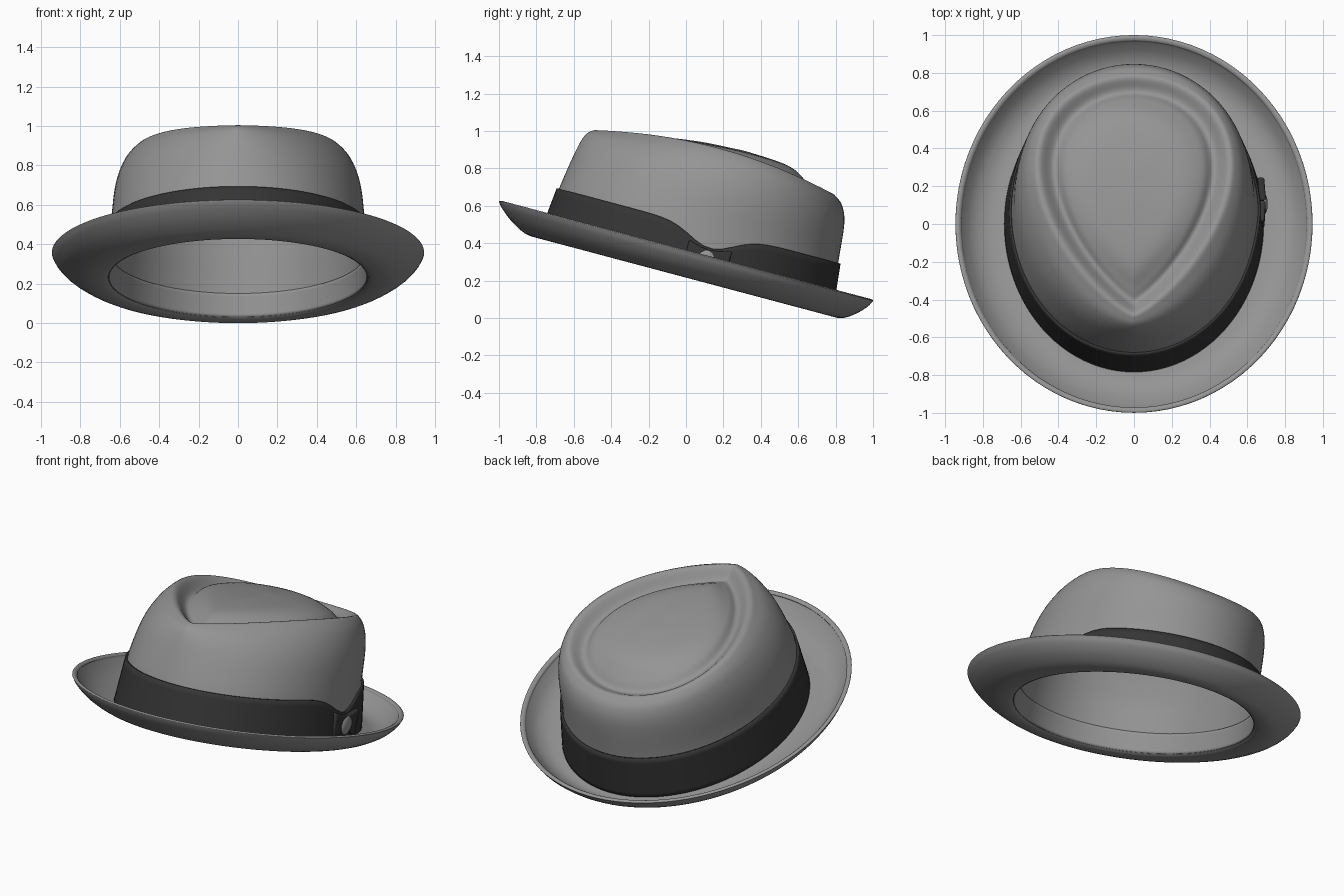
import bpy, bmesh
from math import sin, cos, pi, radians, exp
from mathutils import Matrix

if "Cube" in bpy.data.objects:
    bpy.data.objects.remove(bpy.data.objects["Cube"])

N = 96
TILT = Matrix.Translation((0, 0, 0.355)) @ Matrix.Rotation(radians(-14.9), 4, 'X')


def grey(name, v):
    m = bpy.data.materials.new(name)
    m.diffuse_color = (v, v, v, 1)
    m.use_nodes = True
    m.node_tree.nodes["Principled BSDF"].inputs["Base Color"].default_value = m.diffuse_color
    return m


dark = grey("dark_ribbon", 0.035)
felt = grey("grey_felt", 0.3)


def oval(front, back, half, point, wf, wb, dw):
    """Closed ring: ellipse (point=0) to teardrop (point=1), tip at the front."""
    ths = [2 * pi * i / N for i in range(N)]
    xs = [sin(t) * sin(t / 2) ** max(point, 0) for t in ths]
    top = max(xs)
    c, h = (front + back) / 2, (back - front) / 2
    return [(half * x / top, c - h * cos(t),
             wf + (wb - wf) * (1 - cos(t)) / 2 + dw * sin(t) ** 2)
            for x, t in zip(xs, ths)]


def smooth_rows(rows, steps):
    """Catmull-Rom interpolation of ring parameters."""
    out = []
    for i in range(len(rows) - 1):
        p = [rows[max(i - 1, 0)], rows[i], rows[i + 1], rows[min(i + 2, len(rows) - 1)]]
        for s in range(steps):
            t = s / steps
            out.append([0.5 * (2 * b + (c - a) * t + (2 * a - 5 * b + 4 * c - d) * t * t
                               + (3 * b - a - 3 * c + d) * t ** 3) for a, b, c, d in zip(*p)])
    return out + [rows[-1]]


def finish(name, bm, mat=felt, thick=0, angle=50):
    bmesh.ops.remove_doubles(bm, verts=bm.verts, dist=1e-5)
    bmesh.ops.recalc_face_normals(bm, faces=bm.faces)
    me = bpy.data.meshes.new(name)
    bm.to_mesh(me)
    bm.free()
    ob = bpy.data.objects.new(name, me)
    bpy.context.collection.objects.link(ob)
    ob.matrix_world = TILT
    me.materials.append(mat)
    if thick:
        mod = ob.modifiers.new("thickness", 'SOLIDIFY')
        mod.thickness, mod.offset = thick, -1
    bpy.ops.object.select_all(action='DESELECT')
    ob.select_set(True)
    bpy.context.view_layer.objects.active = ob
    bpy.ops.object.shade_smooth_by_angle(angle=radians(angle))
    return ob


def loft(name, rings, closed=False, **kw):
    bm = bmesh.new()
    vs = [[bm.verts.new(p) for p in r] for r in rings]
    pairs = list(zip(vs, vs[1:])) + ([(vs[-1], vs[0])] if closed else [])
    for a, b in pairs:
        for i in range(N):
            j = (i + 1) % N
            bm.faces.new((a[i], a[j], b[j], b[i]))
    return finish(name, bm, **kw)


# Crown: oval wall, teardrop ridge, groove, inner dome
# columns: front, back, half width, pointedness, front height, back height, side lift
crown = [
    (-.77, .83, .675, 0, -.12, -.12, 0),
    (-.755, .815, .66, 0, .02, .02, 0),
    (-.74, .80, .645, 0, .17, .17, 0),
    (-.71, .78, .625, .12, .36, .36, 0),
    (-.685, .745, .59, .3, .455, .45, .03),
    (-.655, .70, .545, .5, .492, .49, .065),
    (-.62, .665, .50, .6, .50, .50, .078),
    (-.55, .60, .425, .68, .45, .468, .06),
    (-.49, .54, .365, .68, .475, .515, .065),
    (-.36, .42, .26, .6, .542, .582, .025),
    (-.10, .20, .10, .4, .585, .60, 0),
    (.08, .08, 0, 0, .597, .597, 0)]
loft("crown", [oval(*r) for r in smooth_rows(crown, 5)], thick=0.015)

# Brim: closed section, flat with an upturned edge
brim = [(-.765, .825, .67, -.10), (-.755, .815, .66, -.122), (-.79, .85, .70, -.134),
        (-.86, .905, .785, -.127), (-.945, .97, .873, -.082), (-1.005, 1.015, .924, -.034),
        (-1.03, 1.03, .941, -.006), (-1.034, 1.034, .945, .004), (-1.02, 1.02, .931, .009),
        (-1.005, 1.005, .916, 0), (-1.0, 1.0, .911, -.012), (-.925, .95, .855, -.073),
        (-.845, .89, .77, -.109), (-.77, .83, .675, -.11)]
loft("brim", [oval(f, b, a, 0, w, w, 0) for f, b, a, w in smooth_rows(brim, 3)], closed=True)


def wall_strip(top, gap, bottom=-.12, rows=8):
    """Rings that follow the crown wall at a given gap, up to a varying top edge."""
    rings = []
    for k in range(rows + 1):
        ring = []
        for i in range(N):
            t = 2 * pi * i / N
            w = bottom + (top(t) - bottom) * k / rows
            s = gap - .103 * (w + .12)
            ring.append(((.675 + s) * sin(t), .03 - (.80 + s) * cos(t), w))
        rings.append(ring)
    return rings


def band_top(t):
    v = .03 - .8 * cos(t)
    dip = .1 * exp(-((v - .12) / .17) ** 2) if sin(t) > 0 else 0
    return .15 - dip


# Ribbon band dipping under the bow, and the inner sweatband
loft("hat_band", wall_strip(band_top, .013), mat=dark, thick=.012)
loft("sweatband", wall_strip(lambda t: 0, -.016), thick=.005)


# Bow: two flared wings on the right side
def slab(name, outline, x, depth):
    bm = bmesh.new()
    f = bm.faces.new([bm.verts.new((x - .08 * abs(v - .12), v, w)) for v, w in outline])
    ext = bmesh.ops.extrude_face_region(bm, geom=[f])
    bmesh.ops.translate(bm, vec=(depth, 0, 0),
                        verts=[g for g in ext['geom'] if isinstance(g, bmesh.types.BMVert)])
    ob = finish(name, bm, mat=dark)
    mod = ob.modifiers.new("soft_edges", 'BEVEL')
    mod.width, mod.segments = .01, 3


for name, d in (("bow_front_wing", -1), ("bow_rear_wing", 1)):
    slab(name, [(.12 + d * a, w) for a, w in
                ((0, -.06), (.05, -.065), (.115, -.105), (.12, .065), (.05, .045), (0, .04))],
         .663, .036)

# Round button in the middle of the bow
bm = bmesh.new()
bmesh.ops.create_uvsphere(bm, u_segments=24, v_segments=12, radius=1)
bmesh.ops.transform(bm, verts=bm.verts, matrix=Matrix.Translation((.692, .115, -.02))
                    @ Matrix.Diagonal((.016, .05, .058, 1)))
finish("bow_button", bm)
